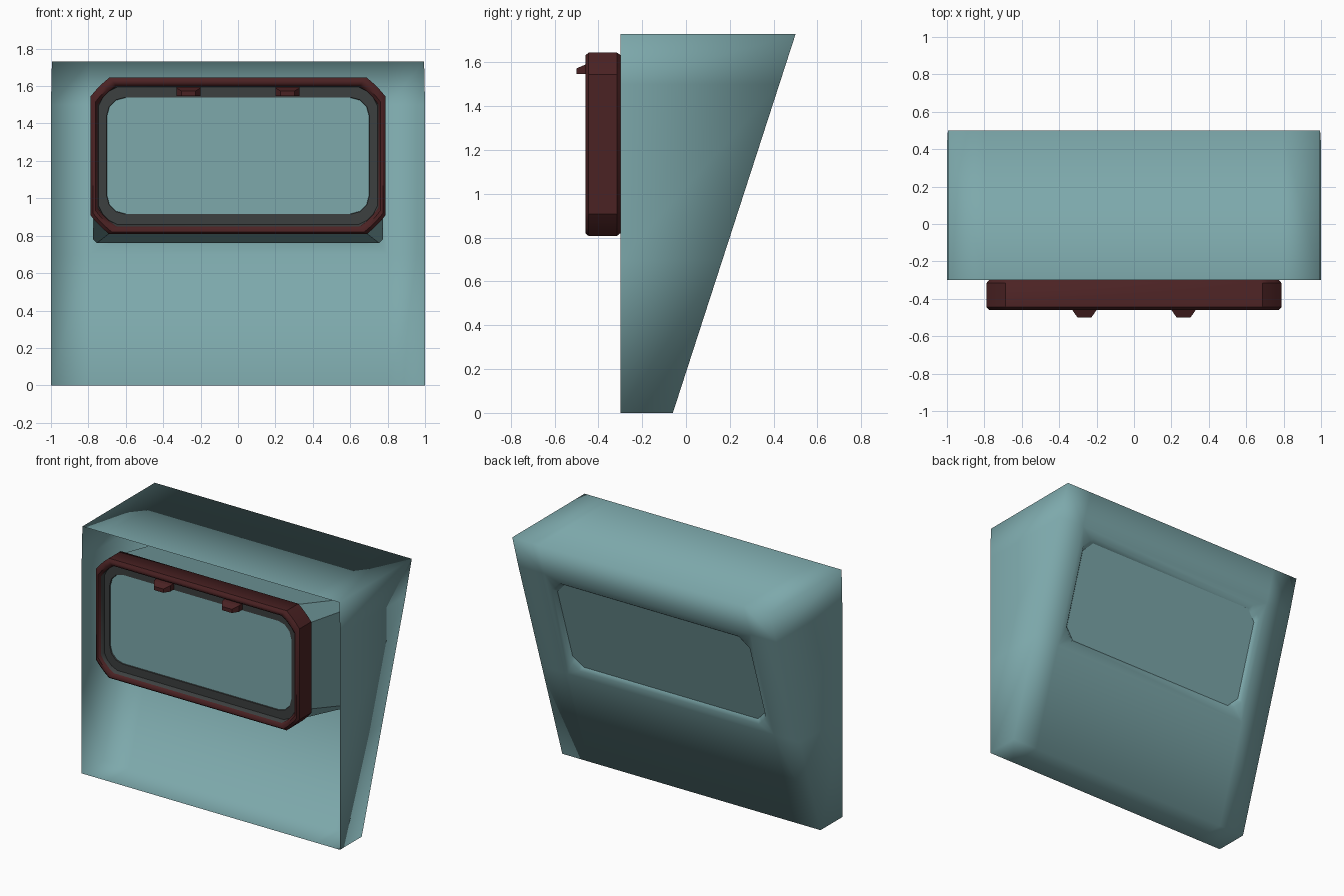
import bpy, bmesh, math

if "Cube" in bpy.data.objects:
    bpy.data.objects.remove(bpy.data.objects["Cube"])


def material(name, rgb):
    m = bpy.data.materials.new(name)
    m.diffuse_color = (*rgb, 1)
    m.use_nodes = True
    m.node_tree.nodes["Principled BSDF"].inputs["Base Color"].default_value = m.diffuse_color
    return m


TEAL = material("teal_panel", (0.205, 0.395, 0.41))
MAROON = material("dark_maroon", (0.07, 0.016, 0.017))
CHARCOAL = material("charcoal", (0.045, 0.05, 0.05))


def wall_y(z):
    """Depth of the sloping back wall at height z."""
    return -0.06 + 0.324 * z


def ring(bm, y, hx, z0, z1, c, rnd=0.0):
    """16-point rectangle outline with chamfered (rnd 0) or round (rnd 1) corners."""
    depth = y if callable(y) else (lambda z: y)
    pts = []
    for k, (sx, cz) in enumerate([(1, z1 - c), (-1, z1 - c), (-1, z0 + c), (1, z0 + c)]):
        for i in range(4):
            t, a0 = i / 3, k * math.pi / 2
            ends = [(math.cos(a), math.sin(a)) for a in (a0, a0 + math.pi / 2)]
            line = [(1 - t) * ends[0][j] + t * ends[1][j] for j in (0, 1)]
            a = a0 + t * math.pi / 2
            arc = [math.cos(a), math.sin(a)]
            u, v = [line[j] + rnd * (arc[j] - line[j]) for j in (0, 1)]
            x, z = sx * (hx - c) + c * u, cz + c * v
            pts.append(bm.verts.new((x, depth(z), z)))
    return pts


def bridge(bm, a, b, mat=0):
    for i in range(len(a)):
        j = (i + 1) % len(a)
        bm.faces.new((a[i], a[j], b[j], b[i])).material_index = mat


def finish(bm, name, mats):
    bmesh.ops.remove_doubles(bm, verts=bm.verts, dist=0.0005)
    bmesh.ops.recalc_face_normals(bm, faces=bm.faces)
    me = bpy.data.meshes.new(name)
    bm.to_mesh(me)
    bm.free()
    ob = bpy.data.objects.new(name, me)
    bpy.context.collection.objects.link(ob)
    for m in mats:
        me.materials.append(m)
    return ob


def smooth(ob, angle):
    bpy.ops.object.select_all(action='DESELECT')
    ob.select_set(True)
    bpy.context.view_layer.objects.active = ob
    bpy.ops.object.shade_smooth_by_angle(angle=math.radians(angle))


# Wall shell: sloping back with a window cell, skirted forward to an open front
bm = bmesh.new()
xs, zs = [-1, -0.8, 0.8, 1], [0, 0.7, 1.5, 1.73]
grid = [[bm.verts.new((x * (0.995 if z > 1.6 else 1), wall_y(z), z)) for x in xs] for z in zs]
for r in range(3):
    for c in range(3):
        if (r, c) != (1, 1):
            bm.faces.new((grid[r][c], grid[r][c + 1], grid[r + 1][c + 1], grid[r + 1][c]))
rim = [e for e in bm.edges if e.is_boundary and
       any(abs(v.co.x) > 0.9 or v.co.z < 0.1 or v.co.z > 1.6 for v in e.verts)]
skirt = bmesh.ops.extrude_edge_only(bm, edges=rim)["geom"]
for v in skirt:
    if isinstance(v, bmesh.types.BMVert):
        v.co.y = -0.3
# slightly recessed window panel in the back
cell = ring(bm, wall_y, 0.8, 0.7, 1.5, 0)
lip = ring(bm, wall_y, 0.765, 0.755, 1.455, 0.07)
inset = ring(bm, lambda z: wall_y(z) - 0.025, 0.745, 0.78, 1.435, 0.07)
bridge(bm, cell, lip)
bridge(bm, lip, inset)
pane = bm.faces.new(inset)
for f in bm.faces:
    f.smooth = f is not pane
for e in pane.edges:
    e.smooth = False
finish(bm, "wall_shell", [TEAL])

# Window duct joining the frame to the back wall
bm = bmesh.new()
bridge(bm, ring(bm, -0.3, 0.772, 0.825, 1.63, 0.1),
       ring(bm, lambda z: wall_y(z) - 0.028, 0.775, 0.76, 1.45, 0.02))
smooth(finish(bm, "window_duct", [TEAL]), 40)

# Window frame: maroon surround with a charcoal inner bevel
bm = bmesh.new()
sections = [  # y, half width, bottom, top, corner, roundness, material
    (-0.30, 0.775, 0.82, 1.635, 0.10, 0.15, 0),
    (-0.315, 0.788, 0.808, 1.645, 0.10, 0.15, 0),
    (-0.445, 0.788, 0.808, 1.645, 0.10, 0.15, 0),
    (-0.46, 0.775, 0.82, 1.632, 0.10, 0.15, 0),
    (-0.46, 0.762, 0.835, 1.615, 0.10, 0.2, 0),
    (-0.445, 0.75, 0.85, 1.60, 0.10, 0.3, 0),
    (-0.415, 0.745, 0.86, 1.595, 0.10, 0.6, 1),
    (-0.415, 0.703, 0.915, 1.54, 0.10, 1.0, 1),
    (-0.405, 0.70, 0.918, 1.537, 0.10, 1.0, 1)]
loops = [ring(bm, *s[:6]) for s in sections]
for a, b, s in zip(loops, loops[1:], sections[1:]):
    bridge(bm, a, b, s[6])
smooth(finish(bm, "window_frame", [MAROON, CHARCOAL]), 40)

# Flat window blind inside the frame
bm = bmesh.new()
bm.faces.new(ring(bm, -0.408, 0.702, 0.916, 1.539, 0.10, 1.0))
blind = finish(bm, "window_blind", [TEAL])
if blind.data.polygons[0].normal.y > 0:
    blind.data.flip_normals()

# Two small tapered clips on the top of the frame
for name, cx in (("left_clip", -0.265), ("right_clip", 0.265)):
    bm = bmesh.new()
    quads = []
    for y, h, z0, z1 in ((-0.42, 0.065, 1.55, 1.595), (-0.46, 0.065, 1.548, 1.59),
                         (-0.50, 0.037, 1.547, 1.573)):
        quads.append([bm.verts.new((cx + s * h, y, z))
                      for s, z in ((-1, z0), (1, z0), (1, z1), (-1, z1))])
    for a, b in zip(quads, quads[1:]):
        bridge(bm, a, b)
    bm.faces.new(quads[0])
    bm.faces.new(quads[-1])
    finish(bm, name, [MAROON])
